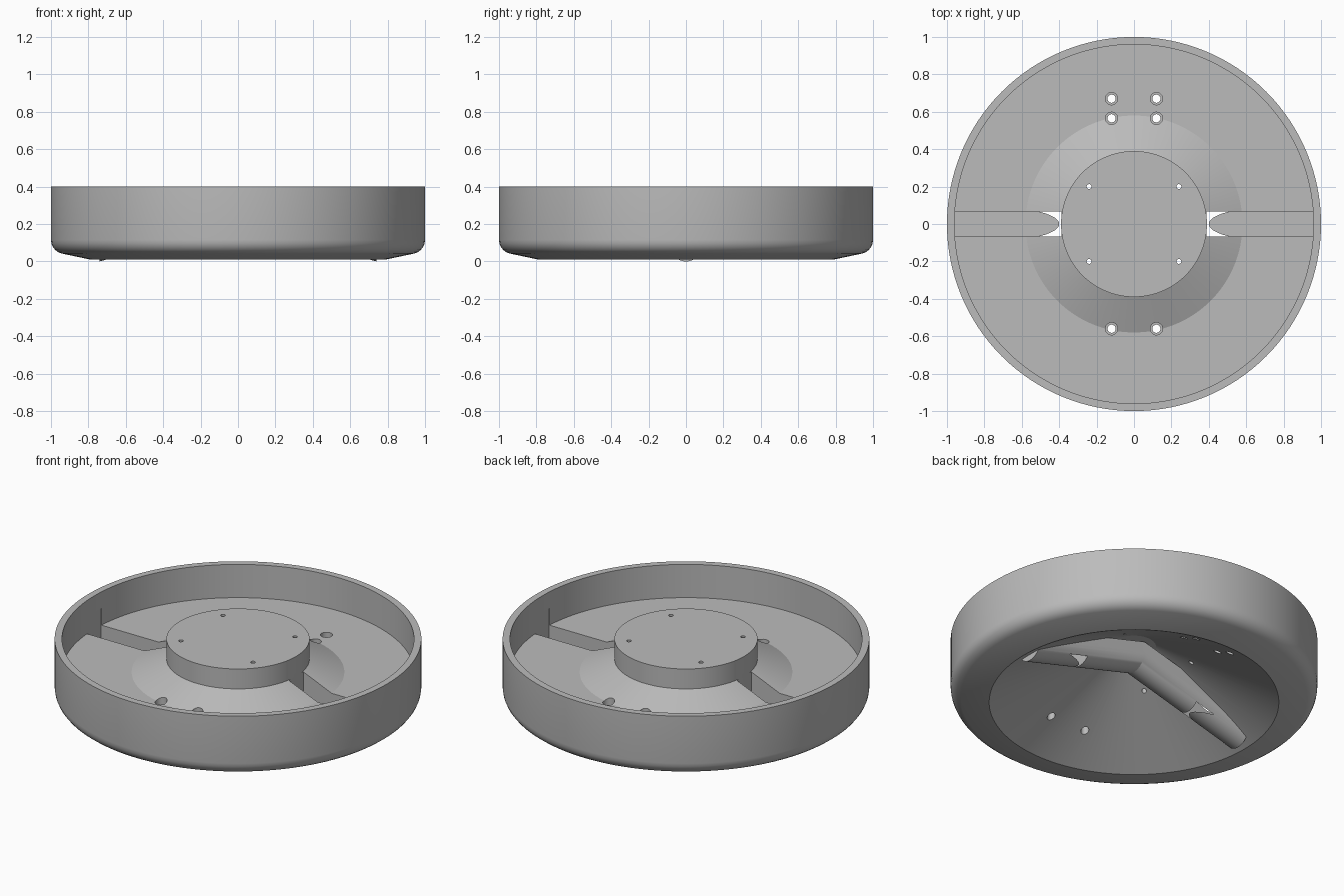
import bpy, bmesh, math
from mathutils import Matrix

cube = bpy.data.objects.get("Cube")
if cube:
    bpy.data.objects.remove(cube)

grey = bpy.data.materials.new("plain_grey")
grey.use_nodes = True
grey.diffuse_color = (0.5, 0.5, 0.5, 1)
grey.node_tree.nodes["Principled BSDF"].inputs["Base Color"].default_value = (0.5, 0.5, 0.5, 1)


def make_object(name, bm):
    bmesh.ops.recalc_face_normals(bm, faces=bm.faces)
    mesh = bpy.data.meshes.new(name)
    bm.to_mesh(mesh)
    bm.free()
    mesh.materials.append(grey)
    obj = bpy.data.objects.new(name, mesh)
    bpy.context.collection.objects.link(obj)
    return obj


def lathe(name, profile, steps=128):
    bm = bmesh.new()
    verts = [bm.verts.new((r, 0, z)) for r, z in profile]
    edges = [bm.edges.new(pair) for pair in zip(verts, verts[1:])]
    bmesh.ops.spin(bm, geom=verts + edges, cent=(0, 0, 0), axis=(0, 0, 1),
                   angle=math.tau, steps=steps, use_duplicate=False)
    bmesh.ops.remove_doubles(bm, verts=bm.verts, dist=0.0005)
    return make_object(name, bm)


def cylinder(name, x, y, radius, z0, z1):
    bm = bmesh.new()
    bmesh.ops.create_cone(bm, cap_ends=True, segments=24, radius1=radius, radius2=radius,
                          depth=z1 - z0, matrix=Matrix.Translation((x, y, (z0 + z1) / 2)))
    return make_object(name, bm)


def box(name, x0, x1, half_y, z0, z1):
    bm = bmesh.new()
    place = Matrix.Translation(((x0 + x1) / 2, 0, (z0 + z1) / 2))
    size = Matrix.Diagonal((x1 - x0, 2 * half_y, z1 - z0, 1))
    bmesh.ops.create_cube(bm, size=1, matrix=place @ size)
    return make_object(name, bm)


def combine(target, other, operation):
    mod = target.modifiers.new("combine", 'BOOLEAN')
    mod.operation = operation
    mod.solver = 'EXACT'
    mod.object = other
    bpy.context.view_layer.objects.active = target
    bpy.ops.object.modifier_apply(modifier=mod.name)
    bpy.data.objects.remove(other)


# Dish: rounded outer wall, flat floor, raised hub and conical underside
rounding = [(0.925 + 0.075 * math.sin(a), 0.115 - 0.075 * math.cos(a))
            for a in [math.radians(d) for d in range(15, 91, 15)]]
dish = lathe("dish_body", [(0, 0.36), (0.12, 0.36), (0.79, 0.01)] + rounding + [
    (1, 0.4), (0.96, 0.4), (0.96, 0.2), (0.58, 0.2), (0.39, 0.28), (0.39, 0.4), (0, 0.4)])

# Two sloping round-bottomed ribs meeting under the hub
radius, top, reach, rise = 0.09, 0.15, 0.74, 0.2
section = [(-radius, top)] + [
    (-radius * math.cos(a), radius - radius * math.sin(a))
    for a in [math.pi * i / 24 for i in range(25)]] + [(radius, top)]
bm = bmesh.new()
rings = [[bm.verts.new((x, y, z + rise * (1 - abs(x) / reach))) for y, z in section]
         for x in (-reach, 0, reach)]
for a, b in zip(rings, rings[1:]):
    for i in range(len(section)):
        j = (i + 1) % len(section)
        bm.faces.new((a[i], a[j], b[j], b[i]))
bm.faces.new(rings[0])
bm.faces.new(rings[-1])
combine(dish, make_object("ribs", bm), 'UNION')

# Straight slots from the hub to the wall
for side in (-1, 1):
    x0, x1 = sorted((side * 0.387, side * 0.961))
    combine(dish, box("slot_cutter", x0, x1, 0.068, 0.092, 0.3), 'DIFFERENCE')

# Counterbored floor holes and small hub holes
for x in (-0.12, 0.12):
    for y in (0.67, 0.565, -0.56):
        combine(dish, cylinder("bore_cutter", x, y, 0.033, 0.165, 0.35), 'DIFFERENCE')
        combine(dish, cylinder("hole_cutter", x, y, 0.022, -0.1, 0.3), 'DIFFERENCE')
for x in (-0.24, 0.24):
    for y in (-0.2, 0.2):
        combine(dish, cylinder("hub_hole_cutter", x, y, 0.013, 0.1, 0.5), 'DIFFERENCE')

bpy.ops.object.select_all(action='DESELECT')
dish.select_set(True)
bpy.context.view_layer.objects.active = dish
bpy.ops.object.shade_smooth_by_angle(angle=math.radians(20))
